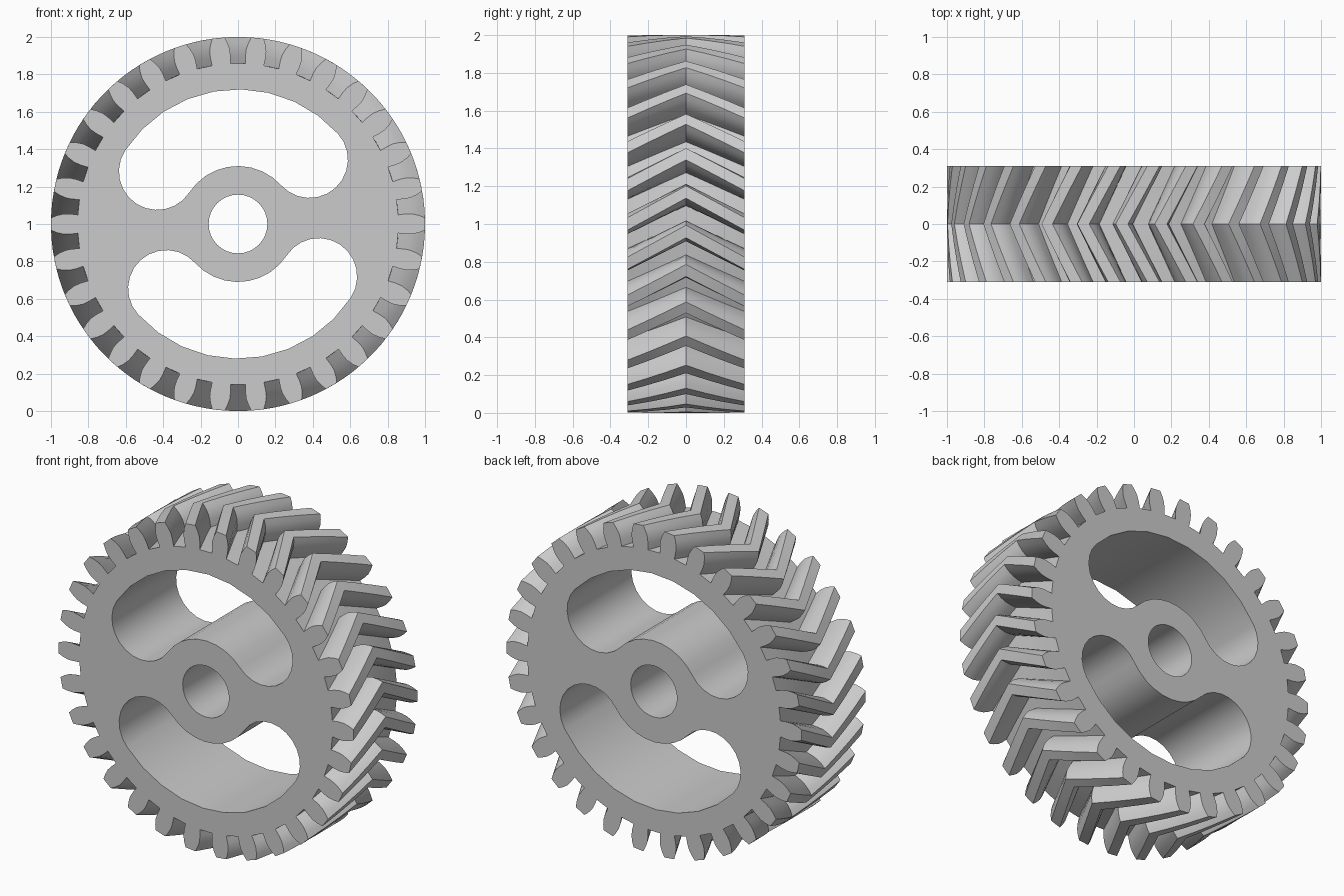
import bpy, bmesh
from math import sin, cos, pi, radians

cube = bpy.data.objects.get("Cube")
if cube:
    bpy.data.objects.remove(cube, do_unlink=True)

TEETH = 30
HALF_WIDTH = 0.311
TWIST = 0.17          # angle the teeth gain towards the mid plane
SLICES = 3            # slices per half of the chevron
BORE = 0.157
HUB, RIM = 0.31, 0.72  # inner and outer radius of the kidney openings


def polar(r, a):
    return (r * cos(a), r * sin(a))


def arc(centre, r, start, end, steps):
    return [(centre[0] + r * cos(start + (end - start) * i / steps),
             centre[1] + r * sin(start + (end - start) * i / steps))
            for i in range(steps)]


def tooth_outline():
    # (radius, half angle) up one flank, mirrored down the other
    flank = [(0.858, 0.057), (0.90, 0.060), (0.935, 0.058), (0.97, 0.047), (1.0, 0.033)]
    pts = []
    for i in range(TEETH):
        a = 2 * pi * i / TEETH
        pts += [polar(r, a - h) for r, h in flank]
        pts += [polar(r, a + h) for r, h in reversed(flank)]
    return pts


def kidney_outline(turn):
    # rim arc, round end, hub arc, round end, all tangent to each other
    a, b = radians(42) + turn, radians(147) + turn
    mid, cap = (HUB + RIM) / 2, (RIM - HUB) / 2
    return (arc((0, 0), RIM, a, b, 9)
            + arc(polar(mid, b), cap, b, b + pi, 12)
            + arc((0, 0), HUB, b, a, 9)
            + arc(polar(mid, a), cap, a - pi, a, 12))


def add_walls(bm, outline, ys, twist=0.0):
    """Sweep a closed outline along y and return the edges of both end loops."""
    rings = []
    for y in ys:
        t = twist * (1 - abs(y) / HALF_WIDTH)
        c, s = cos(t), sin(t)
        rings.append([bm.verts.new((x * c - z * s, y, 1 + x * s + z * c)) for x, z in outline])
    n = len(outline)
    for low, high in zip(rings, rings[1:]):
        for i in range(n):
            j = (i + 1) % n
            bm.faces.new((low[i], low[j], high[j], high[i]))
    return [[bm.edges.get((ring[i], ring[(i + 1) % n])) for i in range(n)]
            for ring in (rings[0], rings[-1])]


# Gear body: chevron toothed rim, two kidney openings and a shaft bore
bm = bmesh.new()
levels = [HALF_WIDTH * i / SLICES for i in range(-SLICES, SLICES + 1)]
ends = [levels[0], levels[-1]]
loops = [add_walls(bm, tooth_outline(), levels, TWIST),
         add_walls(bm, kidney_outline(0), ends),
         add_walls(bm, kidney_outline(pi), ends),
         add_walls(bm, arc((0, 0), BORE, 0, 2 * pi, 32), ends)]

# Flat front and back faces
for side, direction in ((0, -1), (1, 1)):
    edges = [e for loop in loops for e in loop[side]]
    bmesh.ops.triangle_fill(bm, use_beauty=True, use_dissolve=False,
                            edges=edges, normal=(0, direction, 0))
bmesh.ops.recalc_face_normals(bm, faces=bm.faces[:])

mesh = bpy.data.meshes.new("herringbone_gear")
bm.to_mesh(mesh)
bm.free()
gear = bpy.data.objects.new("herringbone_gear", mesh)
bpy.context.collection.objects.link(gear)

# Plain grey
grey = bpy.data.materials.new("light_grey")
grey.use_nodes = True
colour = (0.6, 0.6, 0.6, 1)
grey.diffuse_color = colour
grey.node_tree.nodes["Principled BSDF"].inputs["Base Color"].default_value = colour
mesh.materials.append(grey)

bpy.ops.object.select_all(action='DESELECT')
gear.select_set(True)
bpy.context.view_layer.objects.active = gear
bpy.ops.object.shade_smooth_by_angle(angle=radians(30))
